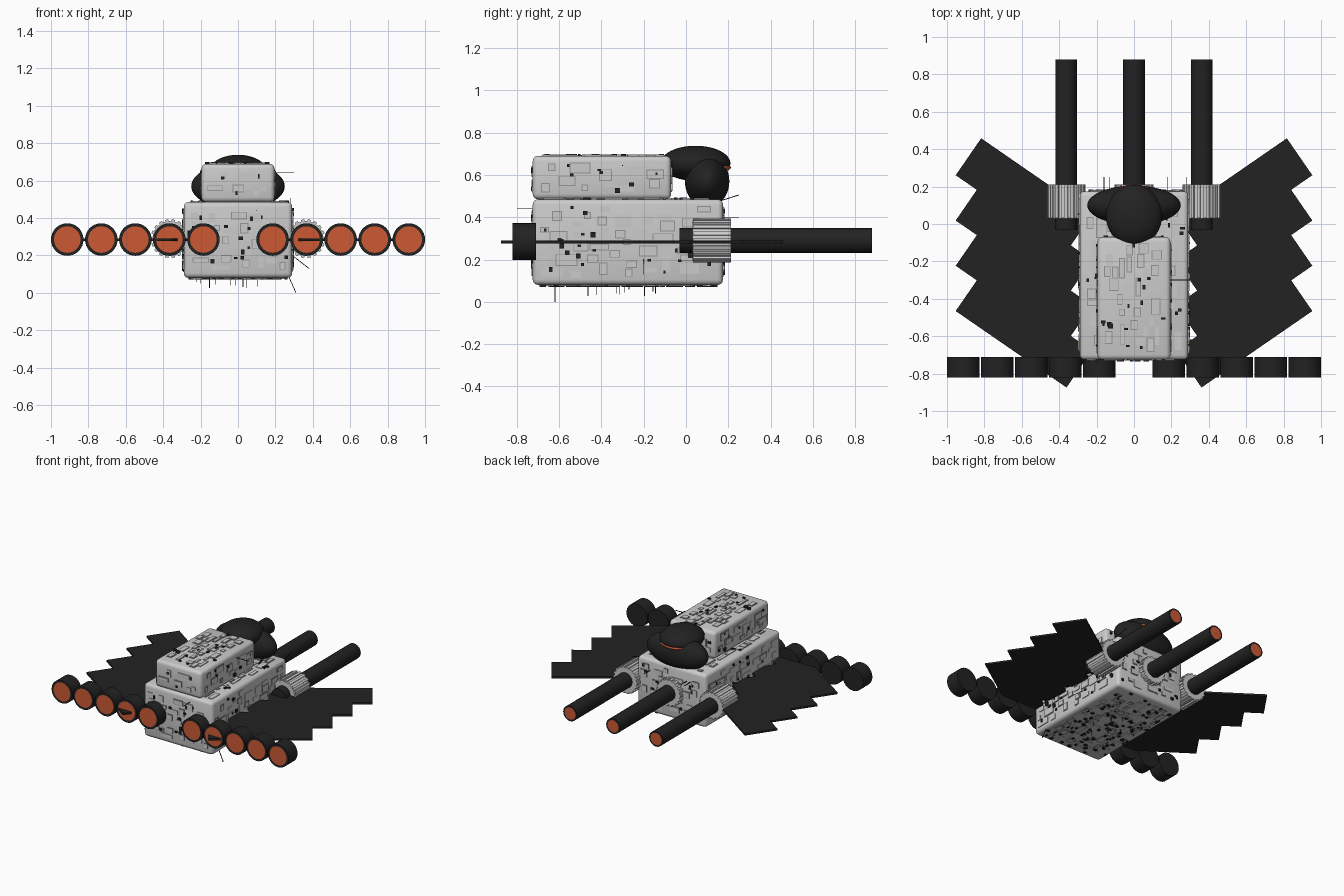
import bpy, bmesh, math, random
from mathutils import Matrix, Vector

random.seed(7)
if "Cube" in bpy.data.objects:
    bpy.data.objects.remove(bpy.data.objects["Cube"])


def material(name, rgb):
    m = bpy.data.materials.new(name)
    m.use_nodes = True
    m.diffuse_color = (*rgb, 1)
    m.node_tree.nodes["Principled BSDF"].inputs["Base Color"].default_value = (*rgb, 1)
    return m


GREY = material("light grey", (0.6, 0.6, 0.6))
SEAM = material("seam grey", (0.3, 0.3, 0.3))
DARK = material("charcoal", (0.016, 0.016, 0.016))
ORANGE = material("glow orange", (0.6, 0.1, 0.033))


def finish(bm, name, mats, smooth=False):
    mesh = bpy.data.meshes.new(name)
    bm.to_mesh(mesh)
    bm.free()
    ob = bpy.data.objects.new(name, mesh)
    bpy.context.collection.objects.link(ob)
    for m in mats:
        mesh.materials.append(m)
    if smooth:
        bpy.ops.object.select_all(action='DESELECT')
        ob.select_set(True)
        bpy.context.view_layer.objects.active = ob
        bpy.ops.object.shade_smooth_by_angle(angle=math.radians(35))
    return ob


def add_box(bm, centre, size, rot=None, mat=0):
    m = Matrix.Translation(centre) @ (rot or Matrix()) @ Matrix.Diagonal((*size, 1))
    verts = bmesh.ops.create_cube(bm, size=1, matrix=m)["verts"]
    for f in {f for v in verts for f in v.link_faces}:
        f.material_index = mat


def add_tube(bm, x, z, y0, y1, r, sides=32):
    m = Matrix.Translation((x, (y0 + y1) / 2, z)) @ Matrix.Rotation(math.pi / 2, 4, 'X')
    bmesh.ops.create_cone(bm, cap_ends=True, segments=sides, radius1=r, radius2=r,
                          depth=abs(y1 - y0), matrix=m)


def glowing_tube(name, x, z, y0, y1, r, glow_r, end):
    # dark cylinder whose end cap (-1 front, +1 back) has an inset orange disc
    bm = bmesh.new()
    add_tube(bm, x, z, y0, y1, r)
    bm.normal_update()
    cap = [f for f in bm.faces if f.normal.y * end > 0.9]
    bmesh.ops.inset_region(bm, faces=cap, thickness=r - glow_r)
    cap[0].material_index = 1
    return finish(bm, name, [DARK, ORANGE], True)


def ellipsoid(name, centre, radii, mat):
    bm = bmesh.new()
    m = Matrix.Translation(centre) @ Matrix.Diagonal((*radii, 1))
    bmesh.ops.create_uvsphere(bm, u_segments=40, v_segments=24, radius=1, matrix=m)
    return finish(bm, name, [mat], True)


def armoured_block(name, lo, hi, bits):
    lo, hi = Vector(lo), Vector(hi)
    centre, size = (lo + hi) / 2, hi - lo
    # rounded core
    bm = bmesh.new()
    add_box(bm, centre, size)
    bmesh.ops.bevel(bm, geom=bm.edges[:], offset=0.025, segments=3, profile=0.5,
                    affect='EDGES')
    finish(bm, name, [GREY], True)
    # raised panels with seams, and scattered dark fittings, on every side
    bm = bmesh.new()
    for axis in range(3):
        u, v = [a for a in range(3) if a != axis]
        for side in (-1, 1):
            def plate(pu, pv, su, sv, depth, mat):
                c, s = centre.copy(), Vector((0, 0, 0))
                c[axis] += side * size[axis] / 2
                c[u] += pu
                c[v] += pv
                s[u], s[v], s[axis] = su, sv, depth
                add_box(bm, c, s, mat=mat)
            eu, ev = size[u] / 2 - 0.03, size[v] / 2 - 0.03
            area = size[u] * size[v]
            placed = []
            for i in range(int(area * 700)):
                su, sv = random.uniform(0.03, 0.11), random.uniform(0.025, 0.06)
                if axis == 2:
                    su, sv = sv, su
                pu = random.uniform(-eu + su / 2, eu - su / 2)
                pv = random.uniform(-ev + sv / 2, ev - sv / 2)
                if any(abs(pu - a) < (su + c) / 2 and abs(pv - b) < (sv + d) / 2
                       for a, b, c, d in placed):
                    continue
                placed.append((pu, pv, su, sv))
                if random.random() < 0.55:
                    plate(pu, pv, su, sv, 0.006, 1)
                    plate(pu, pv, su - 0.009, sv - 0.009, 0.012, 0)
                else:
                    plate(pu, pv, su - 0.004, sv - 0.004, 0.01, 0)
            under = 3 if axis == 2 and side < 0 else 1
            for i in range(int(area * bits * under)):
                w = random.uniform(0.008, 0.026)
                plate(random.uniform(-eu, eu), random.uniform(-ev, ev), w,
                      random.uniform(0.01, 0.026), 0.018, 2)
    finish(bm, name + "_panels", [GREY, SEAM, DARK])


# main hull and upper deck
armoured_block("hull", (-0.29, -0.725, 0.08), (0.29, 0.175, 0.485), 65)
armoured_block("upper_deck", (-0.195, -0.725, 0.485), (0.195, -0.07, 0.69), 55)

# rounded bridge at the rear with a glowing slit
ellipsoid("bridge_body", (0, 0.1, 0.57), (0.25, 0.105, 0.125), DARK)
ellipsoid("bridge_dome", (0, 0.045, 0.655), (0.15, 0.165, 0.083), DARK)
ellipsoid("bridge_glow", (0, 0.15, 0.635), (0.1, 0.062, 0.022), ORANGE)

# row of round thrusters across the front
for side, word in ((1, "left"), (-1, "right")):
    for i in range(5):
        glowing_tube(f"{word}_thruster_{i + 1}", side * (0.185 + 0.182 * i), 0.285,
                     -0.71, -0.82, 0.087, 0.071, -1)

# barrels with fluted collars
for x, word in ((-0.363, "right"), (0, "middle"), (0.363, "left")):
    glowing_tube(word + "_barrel", x, 0.29, -0.03, 0.88, 0.058, 0.046, 1)
    bm = bmesh.new()
    add_tube(bm, x, 0.29, 0.03, 0.212, 0.094)
    for i in range(18):
        a = math.tau * i / 18
        r = 0.094
        add_box(bm, (x + r * math.cos(a), 0.122, 0.29 + r * math.sin(a)),
                (0.018, 0.18, 0.018), Matrix.Rotation(-a, 4, 'Y'))
    finish(bm, word + "_collar", [GREY])

# swept wings: four slanted overlapping slats per side
for side, word in ((1, "left"), (-1, "right")):
    bm = bmesh.new()
    for i in range(4):
        add_box(bm, (side * 0.589, -0.571 + 0.242 * i, 0.283), (0.72, 0.24, 0.014),
                Matrix.Rotation(side * math.radians(34.6), 4, 'Z'))
    finish(bm, word + "_wing", [DARK])


# thin antennas
def antenna(bm, start, end):
    a, b = Vector(start), Vector(end)
    rot = (b - a).to_track_quat('Z', 'Y').to_matrix().to_4x4()
    add_box(bm, (a + b) / 2, (0.004, 0.004, (b - a).length), rot)


bm = bmesh.new()
antenna(bm, (0.27, -0.62, 0.09), (0.31, -0.62, 0))
antenna(bm, (0.19, -0.3, 0.645), (0.3, -0.3, 0.645))
antenna(bm, (0.28, 0.17, 0.48), (0.28, 0.25, 0.505))
antenna(bm, (0.29, -0.2, 0.2), (0.38, -0.2, 0.13))
antenna(bm, (0.1, -0.7, 0.44), (0.1, -0.8, 0.44))
for i in range(9):
    x, y = random.uniform(-0.25, 0.25), random.uniform(-0.65, 0.1)
    antenna(bm, (x, y, 0.09), (x, y, random.uniform(0.025, 0.06)))
for x in (-0.16, -0.13, 0.18):
    antenna(bm, (x, 0.17, 0.4), (x, 0.25, 0.4))
finish(bm, "antennas", [DARK])
